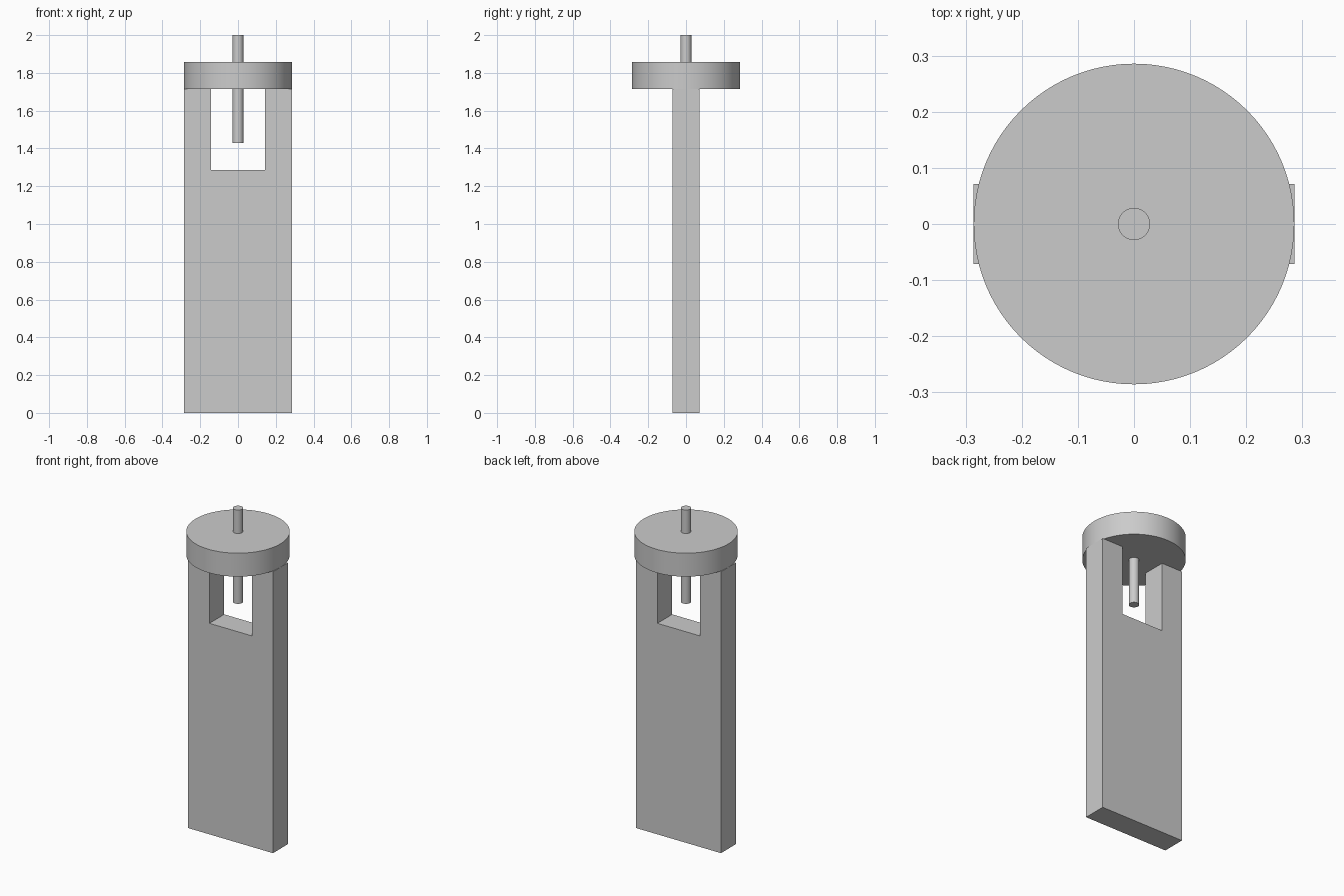
import bpy
import bmesh

cube = bpy.data.objects.get("Cube")
if cube:
    bpy.data.objects.remove(cube, do_unlink=True)

U = 2 / 7  # half width of the body; every size is a simple fraction of it

grey = bpy.data.materials.new("plain_grey")
grey.use_nodes = True
colour = (0.6, 0.6, 0.6, 1)
grey.diffuse_color = colour
grey.node_tree.nodes["Principled BSDF"].inputs["Base Color"].default_value = colour


def cylinder(name, radius, bottom, top, sides):
    bpy.ops.mesh.primitive_cylinder_add(vertices=sides, radius=radius, depth=top - bottom,
                                        location=(0, 0, (bottom + top) / 2))
    obj = bpy.context.object
    obj.name = name
    obj.data.materials.append(grey)
    bpy.ops.object.shade_smooth_by_angle()
    return obj


# Flat upright body with an open notch at the top
half = [(U, 0), (U, 6 * U), (U / 2, 6 * U), (U / 2, 4.5 * U)]
outline = half + [(-x, z) for x, z in reversed(half)]
bm = bmesh.new()
face = bm.faces.new([bm.verts.new((x, -U / 4, z)) for x, z in outline])
extruded = bmesh.ops.extrude_face_region(bm, geom=[face])["geom"]
bmesh.ops.translate(bm, vec=(0, U / 2, 0),
                    verts=[v for v in extruded if isinstance(v, bmesh.types.BMVert)])
bmesh.ops.recalc_face_normals(bm, faces=bm.faces)
mesh = bpy.data.meshes.new("notched_body")
bm.to_mesh(mesh)
bm.free()
mesh.materials.append(grey)
body = bpy.data.objects.new("notched_body", mesh)
bpy.context.collection.objects.link(body)

# Round cap and the pin that passes through it
cylinder("round_cap", U, 6 * U, 6.5 * U, 96)
cylinder("centre_pin", U / 10, 5 * U, 7 * U, 48)
